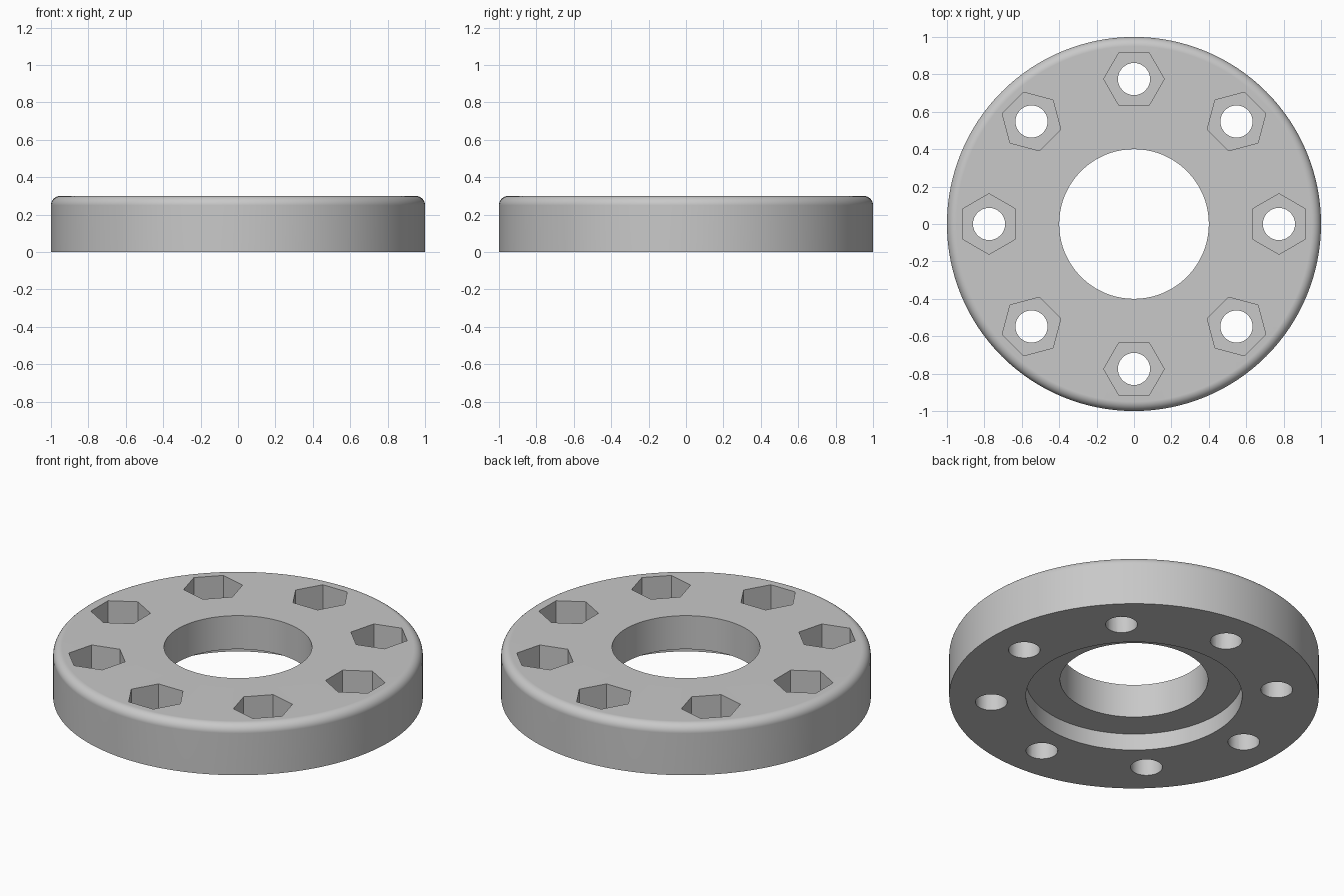
import bpy
import bmesh
from math import sin, cos, pi
from mathutils import Matrix, Vector

cube = bpy.data.objects.get("Cube")
if cube:
    bpy.data.objects.remove(cube, do_unlink=True)

OUTER, BORE, RECESS = 1.0, 0.4, 0.585
HEIGHT, LEDGE, FILLET = 0.3, 0.1, 0.05
BOLT_CIRCLE, BOLT_COUNT = 0.775, 8
SEGMENTS = 128

grey = bpy.data.materials.new("plain grey")
grey.use_nodes = True
grey.diffuse_color = (0.58, 0.58, 0.58, 1)
grey.node_tree.nodes["Principled BSDF"].inputs["Base Color"].default_value = grey.diffuse_color


def add_object(name, bm):
    bmesh.ops.recalc_face_normals(bm, faces=bm.faces)
    mesh = bpy.data.meshes.new(name)
    bm.to_mesh(mesh)
    bm.free()
    mesh.materials.append(grey)
    obj = bpy.data.objects.new(name, mesh)
    bpy.context.collection.objects.link(obj)
    return obj


def bolt_cutter(name, sides, radius, bottom, top):
    """Ring of prisms whose first corner points along the bolt circle."""
    bm = bmesh.new()
    for i in range(BOLT_COUNT):
        turn = Matrix.Rotation(2 * pi * i / BOLT_COUNT, 4, "Z")
        loop = []
        for k in range(sides):
            a = pi / 2 + 2 * pi * k / sides
            loop.append(bm.verts.new(turn @ Vector(
                (BOLT_CIRCLE + radius * cos(a), radius * sin(a), bottom))))
        face = bm.faces.new(loop)
        cap = bmesh.ops.extrude_face_region(bm, geom=[face], use_keep_orig=True)
        verts = [v for v in cap["geom"] if isinstance(v, bmesh.types.BMVert)]
        bmesh.ops.translate(bm, verts=verts, vec=(0, 0, top - bottom))
    cutter = add_object(name, bm)
    cutter.hide_render = True
    return cutter


# Flange ring: lathed section with rounded top rim and recess underneath
section = [(RECESS, LEDGE), (RECESS, 0), (OUTER, 0)]
for i in range(9):
    a = pi / 2 * i / 8
    section.append((OUTER - FILLET + FILLET * cos(a), HEIGHT - FILLET + FILLET * sin(a)))
section += [(BORE, HEIGHT), (BORE, LEDGE)]

bm = bmesh.new()
rings = []
for s in range(SEGMENTS):
    a = 2 * pi * s / SEGMENTS
    rings.append([bm.verts.new((r * cos(a), r * sin(a), z)) for r, z in section])
for s in range(SEGMENTS):
    here, there = rings[s], rings[(s + 1) % SEGMENTS]
    for k in range(len(section)):
        n = (k + 1) % len(section)
        bm.faces.new((here[k], there[k], there[n], here[n]))
flange = add_object("flange_ring", bm)

# Hexagonal nut pockets from above, round bolt holes right through
cutters = [
    bolt_cutter("nut_pocket_cutter", 6, 0.162, LEDGE, HEIGHT + 0.1),
    bolt_cutter("bolt_hole_cutter", 32, 0.086, -0.1, HEIGHT + 0.1),
]
bpy.ops.object.select_all(action="DESELECT")
bpy.context.view_layer.objects.active = flange
flange.select_set(True)
for cutter in cutters:
    mod = flange.modifiers.new(cutter.name, "BOOLEAN")
    mod.operation = "DIFFERENCE"
    mod.solver = "EXACT"
    mod.object = cutter
    bpy.ops.object.modifier_apply(modifier=mod.name)
    bpy.data.objects.remove(cutter, do_unlink=True)

# Smooth round walls, crisp edges, flat caps
bpy.ops.object.shade_smooth_by_angle(angle=pi / 6)
weighted = flange.modifiers.new("weighted_normals", "WEIGHTED_NORMAL")
weighted.keep_sharp = True
